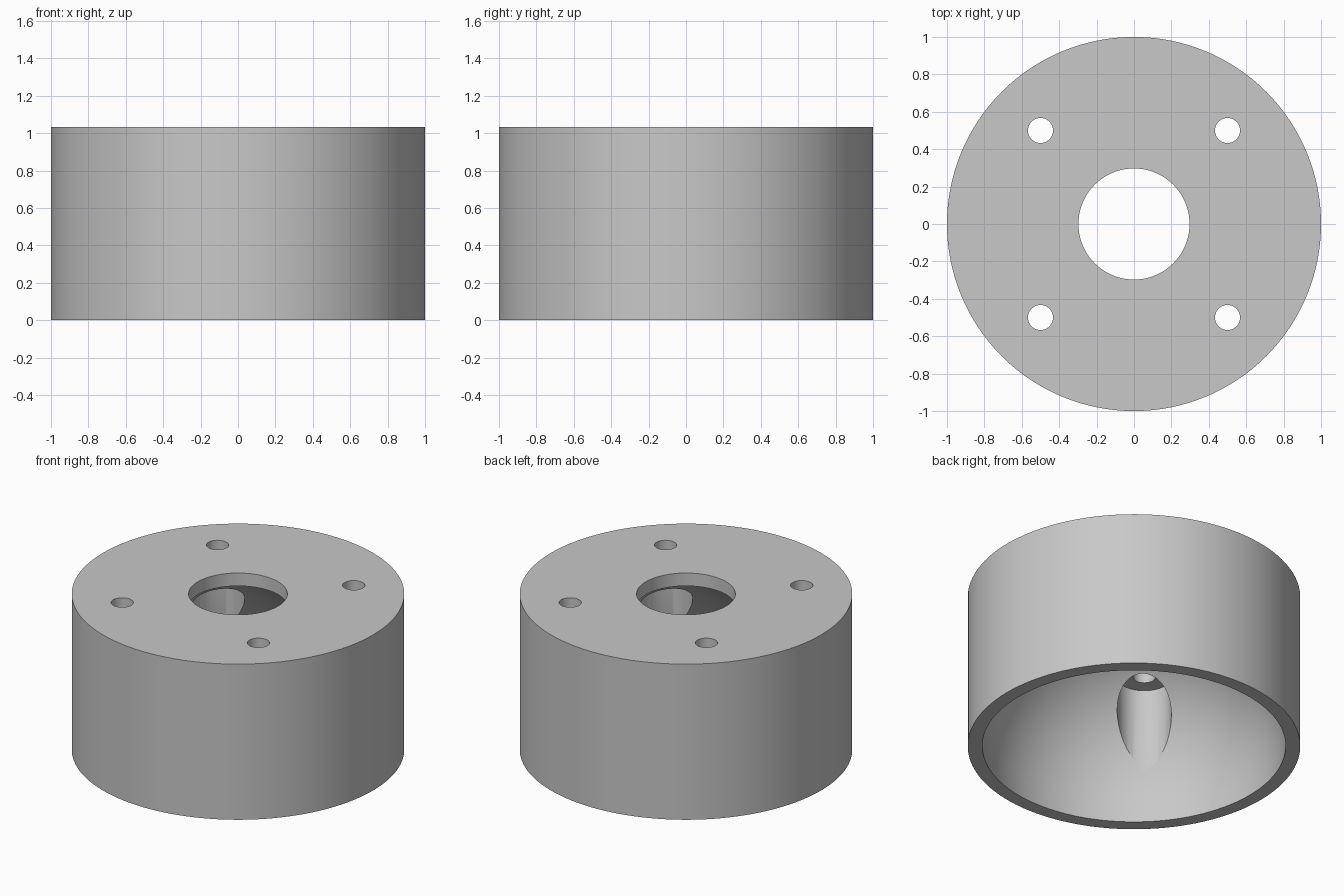
import bpy
import bmesh
from math import sin, cos, asin, pi
from mathutils import Vector

OUTER_R, HEIGHT = 1.0, 1.033
DOME_R, DOME_Z = 0.912, 0.085
BORE_R = 0.297
SCREW_R, POCKET_R, POCKET_TOP = 0.067, 0.163, 0.885
SCREW_XY = 0.5

if "Cube" in bpy.data.objects:
    bpy.data.objects.remove(bpy.data.objects["Cube"], do_unlink=True)

grey = bpy.data.materials.new("plain_grey")
grey.use_nodes = True
colour = (0.58, 0.58, 0.58, 1)
grey.diffuse_color = colour
grey.node_tree.nodes["Principled BSDF"].inputs["Base Color"].default_value = colour


def add_turned(bm, profile, steps, centre=(0, 0), closed=False):
    """Turn an (r, z) profile around a vertical axis."""
    origin = Vector((centre[0], centre[1], 0))
    verts = [bm.verts.new(origin + Vector((r, 0, z))) for r, z in profile]
    pairs = list(zip(verts, verts[1:]))
    if closed:
        pairs.append((verts[-1], verts[0]))
    edges = [bm.edges.new(pair) for pair in pairs]
    bmesh.ops.spin(bm, geom=verts + edges, cent=origin, axis=(0, 0, 1),
                   angle=2 * pi, steps=steps, use_duplicate=False)


def make_object(name, bm):
    bmesh.ops.remove_doubles(bm, verts=bm.verts[:], dist=1e-5)
    bmesh.ops.recalc_face_normals(bm, faces=bm.faces[:])
    mesh = bpy.data.meshes.new(name)
    bm.to_mesh(mesh)
    bm.free()
    mesh.materials.append(grey)
    obj = bpy.data.objects.new(name, mesh)
    bpy.context.collection.objects.link(obj)
    return obj


# Cup: straight outer wall, domed cavity open below, central bore in the top
rings = 32
bore_angle = pi / 2 - asin(BORE_R / DOME_R)
dome = [(DOME_R * cos(a), DOME_Z + DOME_R * sin(a))
        for a in (bore_angle * i / rings for i in range(rings + 1))]
bm = bmesh.new()
add_turned(bm, [(BORE_R, HEIGHT), (OUTER_R, HEIGHT), (OUTER_R, 0), (DOME_R, 0)] + dome,
           128, closed=True)
cup = make_object("domed_cup", bm)

# Cutter: four screw holes, each with a wide pocket from below
bm = bmesh.new()
for sx in (-1, 1):
    for sy in (-1, 1):
        add_turned(bm, [(0, 0.1), (POCKET_R, 0.1), (POCKET_R, POCKET_TOP),
                        (SCREW_R, POCKET_TOP), (SCREW_R, 1.2), (0, 1.2)],
                   48, centre=(sx * SCREW_XY, sy * SCREW_XY))
cutter = make_object("screw_hole_cutter", bm)
cutter.hide_render = True

# Cut the holes and drop the cutter
cut = cup.modifiers.new("screw_holes", 'BOOLEAN')
cut.operation = 'DIFFERENCE'
cut.solver = 'EXACT'
cut.object = cutter
bpy.ops.object.select_all(action='DESELECT')
cup.select_set(True)
bpy.context.view_layer.objects.active = cup
bpy.ops.object.modifier_apply(modifier=cut.name)
bpy.data.objects.remove(cutter, do_unlink=True)
bpy.ops.object.shade_smooth_by_angle(angle=pi / 6)
